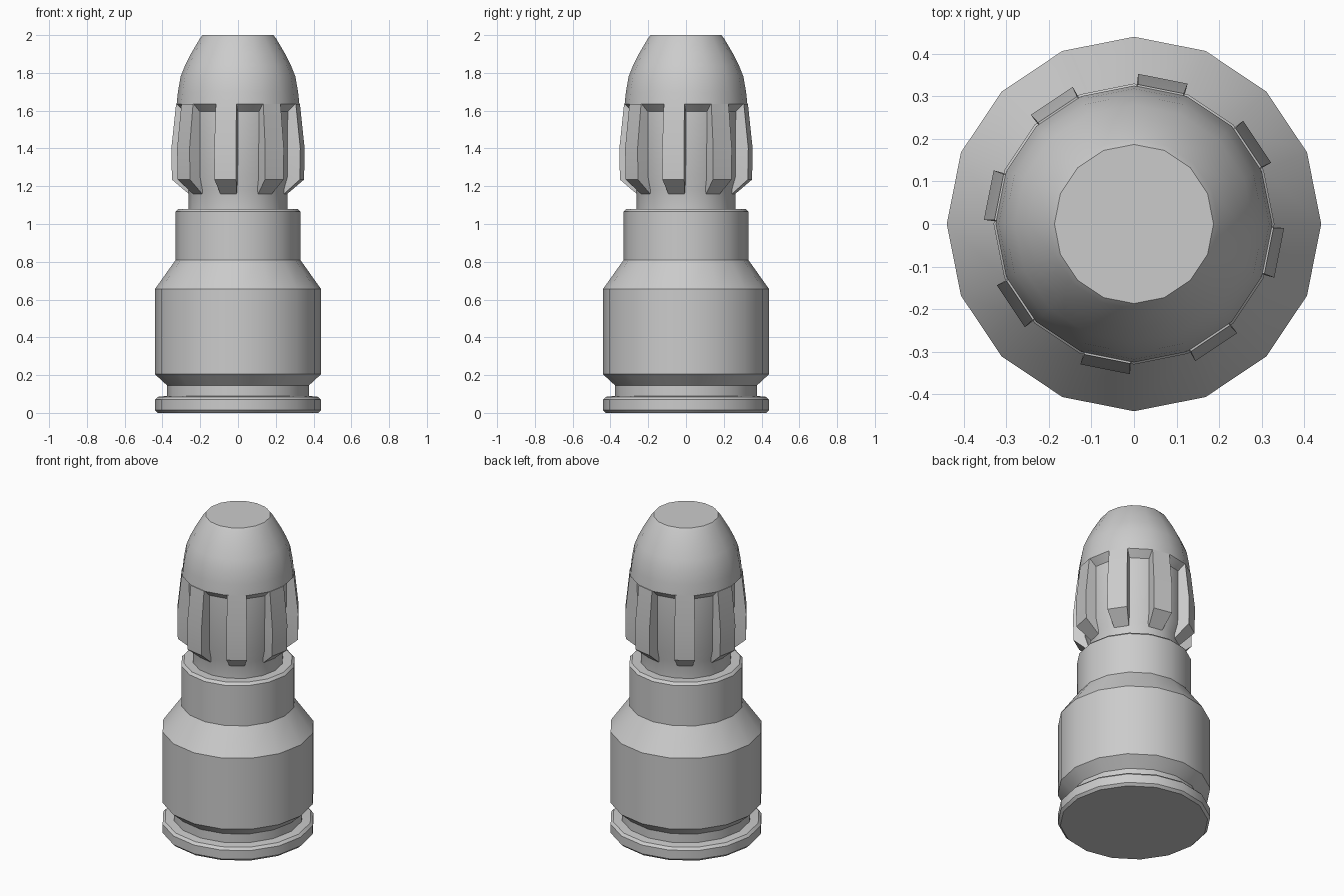
import bpy, bmesh
from math import cos, sin, radians, pi

if "Cube" in bpy.data.objects:
    bpy.data.objects.remove(bpy.data.objects["Cube"], do_unlink=True)

SIDES = 16
STEP = 2 * pi / SIDES

metal = bpy.data.materials.new("light_grey_metal")
metal.use_nodes = True
grey = (0.6, 0.6, 0.6, 1)
metal.diffuse_color = grey
metal.node_tree.nodes["Principled BSDF"].inputs["Base Color"].default_value = grey


def finish(bm, name):
    bmesh.ops.recalc_face_normals(bm, faces=bm.faces)
    mesh = bpy.data.meshes.new(name)
    bm.to_mesh(mesh)
    bm.free()
    mesh.materials.append(metal)
    obj = bpy.data.objects.new(name, mesh)
    bpy.context.collection.objects.link(obj)
    bpy.ops.object.select_all(action="DESELECT")
    obj.select_set(True)
    bpy.context.view_layer.objects.active = obj
    bpy.ops.object.shade_smooth_by_angle(angle=radians(30))
    return obj


def polar(r, a, z):
    return (r * cos(a), r * sin(a), z)


def lathe(name, profile):
    """Turn (radius, height) points around z and cap both ends."""
    bm = bmesh.new()
    rings = [[bm.verts.new(polar(r, i * STEP, z)) for i in range(SIDES)]
             for r, z in profile]
    for low, high in zip(rings, rings[1:]):
        for i in range(SIDES):
            j = (i + 1) % SIDES
            bm.faces.new((low[i], low[j], high[j], high[i]))
    bm.faces.new(rings[0])
    bm.faces.new(rings[-1])
    return finish(bm, name)


def rib(name, middle):
    """Raised bar over one side of the tip, with slightly drafted flanks."""
    bm = bmesh.new()
    outer = [(0.25, 1.15), (0.35, 1.235), (0.353, 1.4), (0.328, 1.635)]
    inner = [(0.24, 1.17), (0.27, 1.25), (0.275, 1.4), (0.275, 1.635)]
    rows = []
    for (ro, zo), (ri, zi) in zip(outer, inner):
        wide, narrow = STEP * 0.5, STEP * 0.43
        rows.append([bm.verts.new(polar(ri, middle - wide, zi)),
                     bm.verts.new(polar(ro, middle - narrow, zo)),
                     bm.verts.new(polar(ro, middle + narrow, zo)),
                     bm.verts.new(polar(ri, middle + wide, zi))])
    for low, high in zip(rows, rows[1:]):
        for i in range(4):
            j = (i + 1) % 4
            bm.faces.new((low[i], low[j], high[j], high[i]))
    bm.faces.new(rows[0])
    bm.faces.new(rows[-1])
    return finish(bm, name)


# Casing: rim, groove, body, shoulder and neck
lathe("casing", [(0.425, 0), (0.44, 0.015), (0.44, 0.07), (0.425, 0.085),
                 (0.375, 0.09), (0.375, 0.145), (0.44, 0.205), (0.44, 0.655),
                 (0.33, 0.81), (0.33, 1.065), (0.315, 1.08)])

# Tip: stem, recessed band and rounded nose with a flat end
lathe("tip", [(0.262, 1.07), (0.262, 1.18), (0.283, 1.25), (0.285, 1.595),
              (0.325, 1.635), (0.318, 1.7), (0.304, 1.78), (0.28, 1.84),
              (0.25, 1.9), (0.2, 1.985), (0.187, 2.0)])

# Ribs on every second side of the band
for n in range(SIDES // 2):
    rib(f"rib_{n + 1}", (2 * n + 1.5) * STEP)
